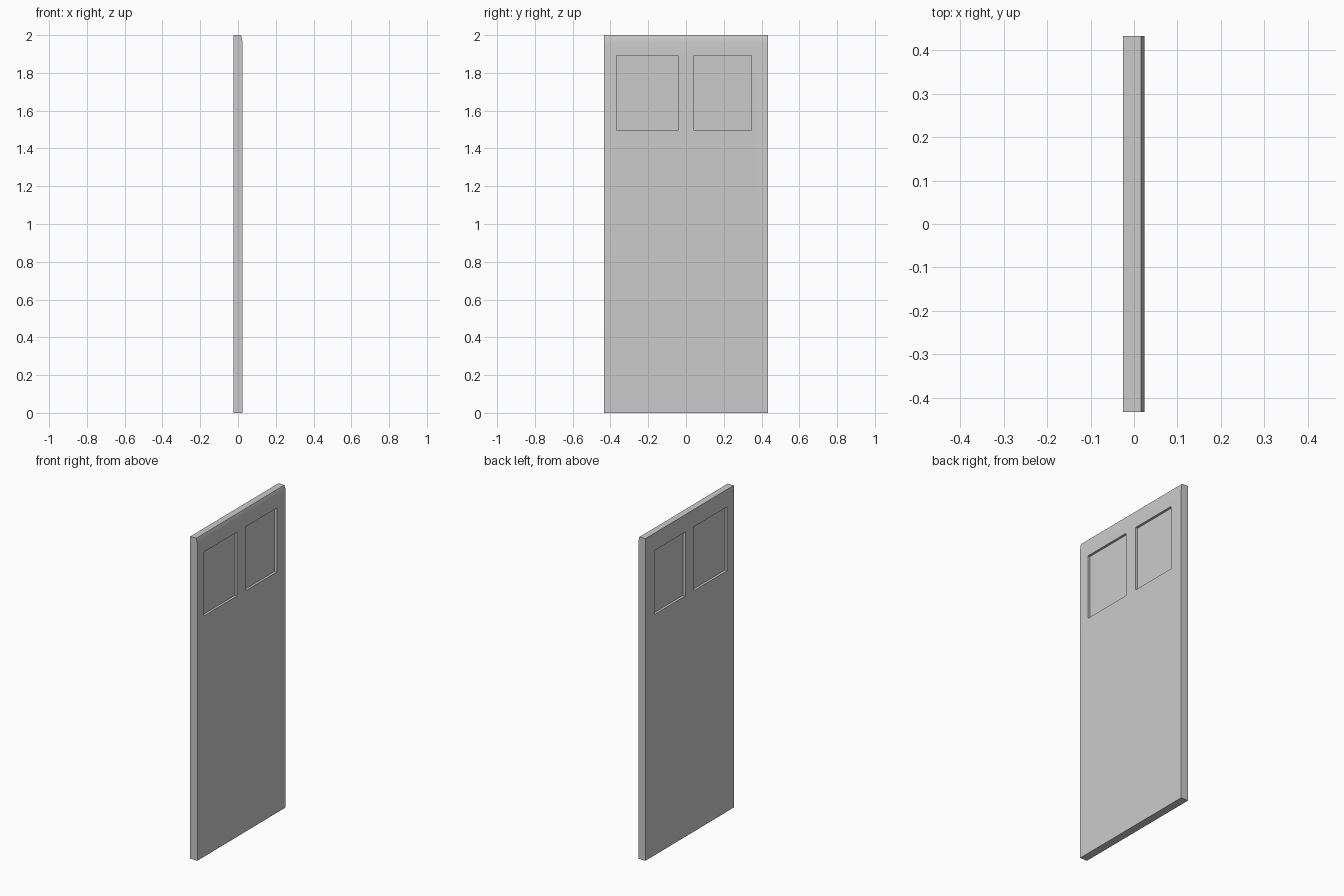
import bpy, bmesh

if "Cube" in bpy.data.objects:
    bpy.data.objects.remove(bpy.data.objects["Cube"])

Y = 0.433            # half width
X0, X1 = -0.025, 0.024
WINDOWS = [(-0.367, -0.042), (0.042, 0.346)]
Z0, Z1 = 1.495, 1.892
PANE = 0.0095        # half thickness of the panes


def box(name, lo, hi):
    bm = bmesh.new()
    bmesh.ops.create_cube(bm, size=1)
    for v in bm.verts:
        v.co = [(a + b) / 2 + c * (b - a) for a, b, c in zip(lo, hi, v.co)]
    me = bpy.data.meshes.new(name)
    bm.to_mesh(me)
    bm.free()
    ob = bpy.data.objects.new(name, me)
    bpy.context.collection.objects.link(ob)
    return ob


# door leaf: side profile with an eased top edge, extruded across the width
profile = [(X0, 0), (X1, 0), (X1, 1.96), (0.021, 1.985), (0.016, 2), (X0, 2)]
bm = bmesh.new()
face = bm.faces.new([bm.verts.new((x, -Y, z)) for x, z in profile])
ext = bmesh.ops.extrude_face_region(bm, geom=[face])
bmesh.ops.translate(bm, vec=(0, 2 * Y, 0),
                    verts=[g for g in ext["geom"] if isinstance(g, bmesh.types.BMVert)])
bmesh.ops.recalc_face_normals(bm, faces=bm.faces)
mesh = bpy.data.meshes.new("door_leaf")
bm.to_mesh(mesh)
bm.free()
door = bpy.data.objects.new("door_leaf", mesh)
bpy.context.collection.objects.link(door)

# window recesses on both faces, leaving a thin pane between them
cutters = []
for y0, y1 in WINDOWS:
    for x0, x1 in [(X0 - 0.05, -PANE), (PANE, X1 + 0.05)]:
        cut = box("recess_cutter", (x0, y0, Z0), (x1, y1, Z1))
        cut.hide_render = True
        mod = door.modifiers.new("recess", 'BOOLEAN')
        mod.operation = 'DIFFERENCE'
        mod.solver = 'EXACT'
        mod.object = cut
        cutters.append(cut)

# apply the cuts and remove the helpers
bpy.context.view_layer.objects.active = door
door.select_set(True)
for mod in list(door.modifiers):
    bpy.ops.object.modifier_apply(modifier=mod.name)
for cut in cutters:
    bpy.data.objects.remove(cut)
bpy.ops.object.shade_smooth_by_angle(angle=0.35)
